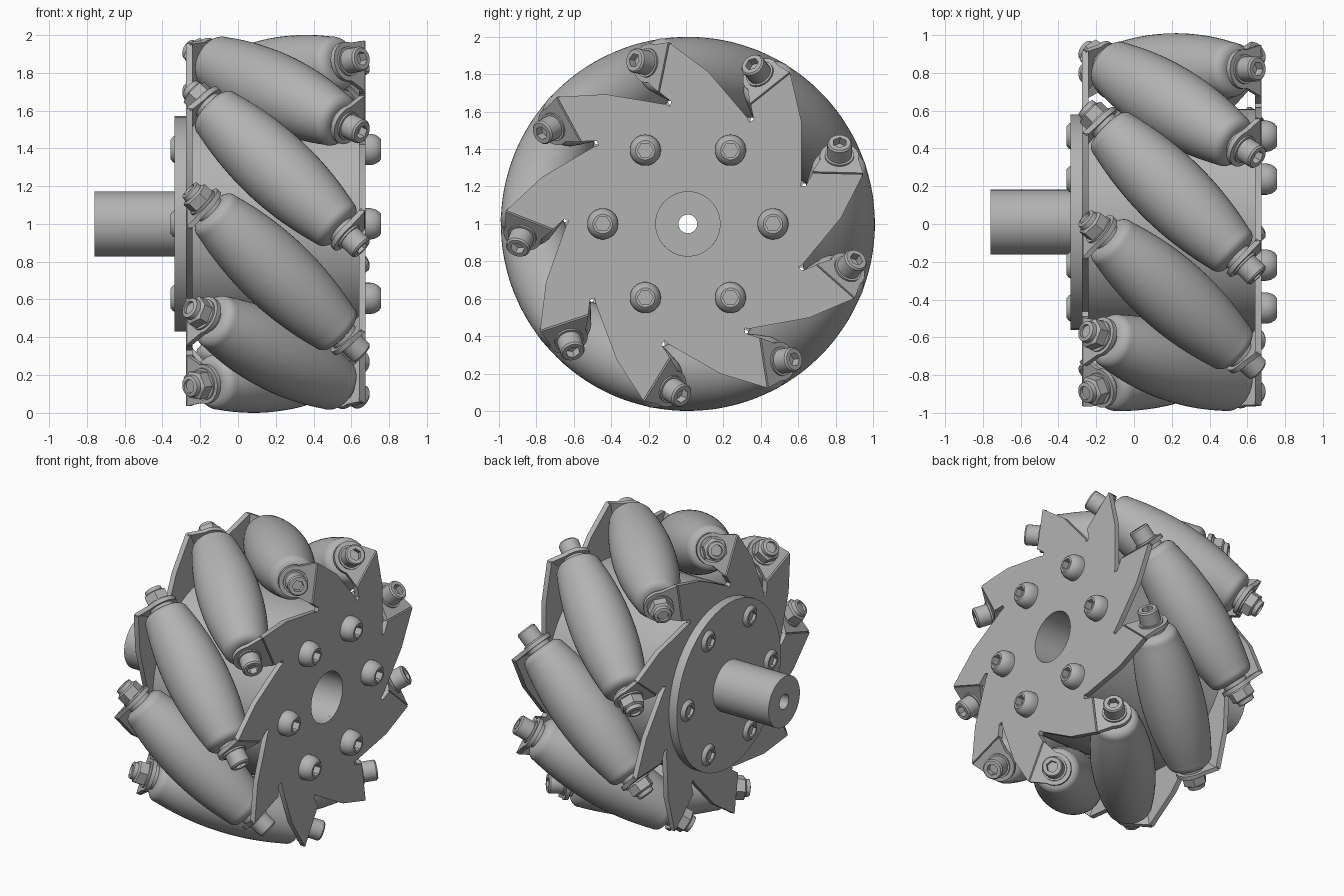
import bpy, bmesh
from math import sin, cos, pi, radians, sqrt, atan2, hypot
from mathutils import Matrix

if "Cube" in bpy.data.objects:
    bpy.data.objects.remove(bpy.data.objects["Cube"])

grey = bpy.data.materials.new("machined grey")
grey.use_nodes = True
GREY = (0.45, 0.45, 0.45, 1)
grey.diffuse_color = GREY
grey.node_tree.nodes["Principled BSDF"].inputs["Base Color"].default_value = GREY

COUNT = 9            # rollers round the wheel
PHASE = radians(-1.5)
MID = 0.2            # x of the wheel's middle plane
AXIS_R = 0.8         # distance of roller axes from the wheel axis
S = sqrt(0.5)        # rollers lie at 45 degrees
SEG = 48
HEX = True


def finish(bm, name):
    bmesh.ops.remove_doubles(bm, verts=bm.verts, dist=1e-5)
    bmesh.ops.recalc_face_normals(bm, faces=bm.faces)
    mesh = bpy.data.meshes.new(name)
    bm.to_mesh(mesh)
    bm.free()
    mesh.materials.append(grey)
    for p in mesh.polygons:
        p.use_smooth = True
    mesh.set_sharp_from_angle(angle=radians(32))
    return mesh


def lathe(name, profile, closed=False):
    """Spin (radius, height[, HEX]) points round z."""
    bm = bmesh.new()
    rings = []
    for p in profile:
        ring = []
        for i in range(SEG):
            a = 2 * pi * i / SEG
            r = p[0]
            if len(p) > 2:
                r *= cos(pi / 6) / cos(a % (pi / 3) - pi / 6)
            ring.append(bm.verts.new((r * cos(a), r * sin(a), p[1])))
        rings.append(ring)
    pairs = list(zip(rings, rings[1:]))
    if closed:
        pairs.append((rings[-1], rings[0]))
    for a, b in pairs:
        for i in range(SEG):
            j = (i + 1) % SEG
            bm.faces.new((a[i], a[j], b[j], b[i]))
    return finish(bm, name)


def prism(name, loops, low, high):
    """Fill an outline (and holes) and extrude it along z."""
    bm = bmesh.new()
    edges = []
    for loop in loops:
        vs = [bm.verts.new((x, y, low)) for x, y in loop]
        edges += [bm.edges.new((vs[i - 1], vs[i])) for i in range(len(vs))]
    bmesh.ops.triangle_fill(bm, edges=edges, use_beauty=True)
    top = bmesh.ops.extrude_face_region(bm, geom=list(bm.faces))["geom"]
    bmesh.ops.translate(bm, vec=(0, 0, high - low),
                        verts=[v for v in top if isinstance(v, bmesh.types.BMVert)])
    return finish(bm, name)


def place(name, mesh, matrix):
    ob = bpy.data.objects.new(name, mesh)
    bpy.context.scene.collection.objects.link(ob)
    ob.matrix_world = matrix


def arc(r, a0, a1, n):
    return [(r * cos(a0 + (a1 - a0) * i / n), r * sin(a0 + (a1 - a0) * i / n))
            for i in range(n + 1)]


WHEEL = Matrix.Translation((0, 0.01, 1))
TO_X = Matrix(((0, 0, 1, 0), (1, 0, 0, 0), (0, 1, 0, 0), (0, 0, 0, 1)))  # z axis onto x
TURN = Matrix.Rotation(pi, 4, 'Y')
FLIP = Matrix.Translation((MID, 0, 0)) @ TURN @ Matrix.Translation((-MID, 0, 0))

# Drum and mounting flange with its hollow shaft
place("drum", lathe("drum", [(.172, -.25), (.6, -.25), (.6, .65), (.172, .65)], True),
      WHEEL @ TO_X)
place("flange_shaft", lathe("flange_shaft", [(.05, -.25), (.57, -.25), (.57, -.335),
      (.172, -.335), (.172, -.76), (.05, -.76)], True), WHEEL @ TO_X)

# Toothed side plates: one tooth as (degrees, radius), repeated round the rim
tooth = [(-19.8, .635), (-18, .65), (3.8, .82), (17.3, .974), (23.7, .72), (19.2, .66)]
outline = []
for k in range(COUNT):
    for deg, r in tooth:
        a = radians(deg + 360 / COUNT * k)
        outline.append((r * cos(a), r * sin(a)))
plate = prism("side_plate", [outline, arc(.172, 0, 2 * pi, SEG)[:-1]], .64, .675)
spin = Matrix.Rotation(PHASE, 4, 'X')
place("left_side_plate", plate, WHEEL @ spin @ TO_X)
place("right_side_plate", plate, WHEEL @ spin @ FLIP @ TO_X)

# Barrel roller whose outer line lies on the unit rolling cylinder
half = []
for i in range(13):
    t = 0.40 * i / 12
    dist = hypot(AXIS_R, t * S)
    side = t * S / dist
    gap = 1 - dist
    half.append((gap * sqrt(1 - (S * side) ** 2), t + gap * S * side))
r_end, h_end = half[-1]
for i in range(1, 7):
    a = pi / 2 * i / 6
    half.append((.09 + (r_end - .09) * cos(a), h_end + (.49 - h_end) * sin(a)))
half.append((0, .49))
roller = lathe("roller", [(r, -h) for r, h in reversed(half[1:])] + half)

# Roller hardware, all along the roller axis
washer = lathe("washer", [(0, .48), (.08, .48), (.08, .517), (0, .517)])
cap_screw = lathe("cap_screw", [(0, .53), (.078, .53), (.078, .553), (.066, .553), (.066, .635),
                  (.058, .645), (.038, .645, HEX), (.038, .60, HEX), (0, .60)])
lock_nut = lathe("lock_nut", [(0, .53), (.085, .53), (.085, .553), (.08, .553, HEX),
                 (.08, .61, HEX), (.058, .62), (.055, .645), (.036, .65), (.034, .635), (0, .635)])

# Bent ear that carries the roller pin
ear = prism("ear", [[(.122, -.14), (.122, .13)] + arc(.105, radians(80), radians(285), 16)],
            .515, .542)

for k in range(COUNT):
    frame = (WHEEL @ Matrix.Rotation(PHASE + 2 * pi * k / COUNT, 4, 'X')
             @ Matrix.Translation((MID, AXIS_R, 0)) @ Matrix.Rotation(pi / 4, 4, 'Y'))
    n = k + 1
    place(f"roller_{n}", roller, frame)
    place(f"cap_screw_{n}", cap_screw, frame)
    place(f"lock_nut_{n}", lock_nut, frame @ TURN)
    for label, m in (("left", frame), ("right", frame @ TURN)):
        place(f"{label}_washer_{n}", washer, m)
        place(f"{label}_ear_{n}", ear, m)

# Button-head screws through both faces of the hub
button = lathe("button_screw", [(0, -.01), (.083, -.01), (.083, .025), (.078, .048), (.066, .068),
               (.052, .08), (.042, .08, HEX), (.042, .035, HEX), (0, .035)])
for k in range(6):
    a = 2 * pi * k / 6
    y, z = .455 * cos(a), .455 * sin(a)
    place(f"left_button_screw_{k + 1}", button,
          WHEEL @ Matrix.Translation((.677, y, z)) @ TO_X)
    place(f"right_button_screw_{k + 1}", button,
          WHEEL @ Matrix.Translation((-.277, y, z)) @ TURN @ TO_X)
